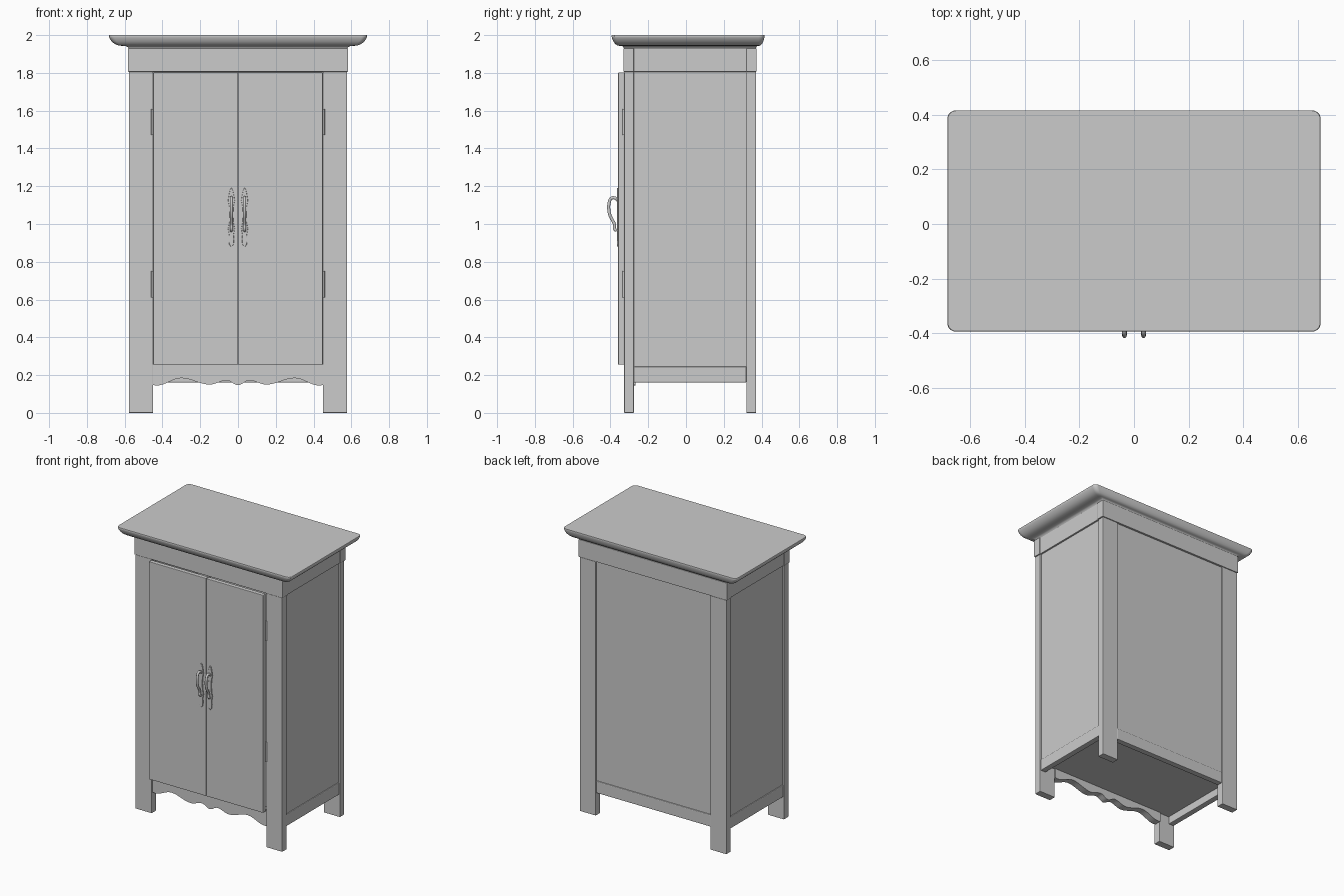
import bpy, bmesh, math
from mathutils import Vector

if "Cube" in bpy.data.objects:
    bpy.data.objects.remove(bpy.data.objects["Cube"])


def finish(name, bm, bevel=0.0, smooth=False):
    bmesh.ops.recalc_face_normals(bm, faces=bm.faces[:])
    me = bpy.data.meshes.new(name)
    bm.to_mesh(me)
    bm.free()
    ob = bpy.data.objects.new(name, me)
    bpy.context.collection.objects.link(ob)
    if bevel:
        m = ob.modifiers.new("Bevel", 'BEVEL')
        m.width, m.segments, m.limit_method = bevel, 2, 'ANGLE'
    if smooth:
        bpy.ops.object.select_all(action='DESELECT')
        bpy.context.view_layer.objects.active = ob
        ob.select_set(True)
        bpy.ops.object.shade_smooth_by_angle(angle=math.radians(40))
    return ob


def box(name, x0, x1, y0, y1, z0, z1, bevel=0.003):
    bm = bmesh.new()
    bmesh.ops.create_cube(bm, size=1)
    for v in bm.verts:
        v.co = ((x0 + x1) / 2 + v.co.x * (x1 - x0),
                (y0 + y1) / 2 + v.co.y * (y1 - y0),
                (z0 + z1) / 2 + v.co.z * (z1 - z0))
    return finish(name, bm, bevel)


def mbox(name, s, x0, x1, *rest, **kw):
    a, b = sorted((s * x0, s * x1))
    return box(name, a, b, *rest, **kw)


def extrude_outline(name, pts, y0, y1, bevel=0.0, smooth=False):
    """Outline in x/z, extruded from y0 to y1."""
    bm = bmesh.new()
    f = bm.faces.new([bm.verts.new((x, y0, z)) for x, z in pts])
    r = bmesh.ops.extrude_face_region(bm, geom=[f])
    for v in r['geom']:
        if isinstance(v, bmesh.types.BMVert):
            v.co.y = y1
    return finish(name, bm, bevel, smooth)


def loft(bm, rings):
    rows = [[bm.verts.new(p) for p in r] for r in rings]
    n = len(rows[0])
    for a, b in zip(rows, rows[1:]):
        for i in range(n):
            j = (i + 1) % n
            bm.faces.new((a[i], a[j], b[j], b[i]))
    bm.faces.new(rows[0])
    bm.faces.new(rows[-1])


# Legs, side panels, rails, doors and hinges on both sides
for s, side in ((1, "right"), (-1, "left")):
    mbox(f"front_leg_{side}", s, 0.45, 0.577, -0.327, -0.276, 0, 1.805)
    mbox(f"back_leg_{side}", s, 0.45, 0.577, 0.32, 0.371, 0, 1.805)
    mbox(f"side_panel_{side}", s, 0.54, 0.566, -0.28, 0.325, 0.235, 1.82, bevel=0)
    mbox(f"side_rail_{side}", s, 0.53, 0.572, -0.276, 0.32, 0.16, 0.245, bevel=0.005)
    mbox(f"side_frieze_{side}", s, 0.53, 0.578, -0.276, 0.32, 1.806, 1.93)
    mbox(f"door_{side}", s, 0.0015, 0.449, -0.359, -0.328, 0.255, 1.802)
    for z in (0.68, 1.54):
        bm = bmesh.new()
        bmesh.ops.create_cone(bm, cap_ends=True, segments=12, radius1=0.006,
                              radius2=0.006, depth=0.14)
        bmesh.ops.translate(bm, verts=bm.verts[:], vec=(s * 0.454, -0.331, z))
        finish(f"hinge_{side}", bm, smooth=True)

# Front and back boards, floor and ceiling
box("front_frieze", -0.583, 0.583, -0.331, -0.276, 1.806, 1.93)
box("back_frieze", -0.583, 0.583, 0.32, 0.374, 1.806, 1.93)
box("back_panel", -0.455, 0.455, 0.335, 0.36, 0.235, 1.82, bevel=0)
box("back_rail", -0.45, 0.45, 0.325, 0.367, 0.16, 0.245, bevel=0.005)
box("floor", -0.55, 0.55, -0.30, 0.34, 0.215, 0.24, bevel=0)
box("ceiling", -0.55, 0.55, -0.30, 0.34, 1.80, 1.82, bevel=0)

# Scalloped apron: smooth interpolation between crests and dips
keys = [(0, 0.147), (0.06, 0.172), (0.15, 0.15), (0.30, 0.184), (0.43, 0.145), (0.452, 0.147)]
half = []
for (xa, za), (xb, zb) in zip(keys, keys[1:]):
    for i in range(8):
        t = i / 8
        half.append((xa + (xb - xa) * t, za + (zb - za) * (1 - math.cos(math.pi * t)) / 2))
half.append(keys[-1])
lower = [(-x, z) for x, z in reversed(half[1:])] + half
extrude_outline("scalloped_apron", lower + [(0.452, 0.258), (-0.452, 0.258)],
                -0.318, -0.268, smooth=True)

# Moulded top: rounded-rectangle rings following the edge profile
profile = [(0.0, 1.925), (0.04, 1.935), (0.14, 1.941), (0.35, 1.943), (0.55, 1.946),
           (0.72, 1.954), (0.86, 1.967), (0.95, 1.981), (0.99, 1.99), (1.0, 1.996), (0.98, 2.0)]


def rounded_rect(t, z):
    hx, y0, y1 = 0.577 + 0.107 * t, -0.328 - 0.066 * t, 0.37 + 0.046 * t
    r = 0.006 + 0.024 * t
    ring = []
    for k, (cx, cy) in enumerate(((hx - r, y1 - r), (r - hx, y1 - r),
                                  (r - hx, y0 + r), (hx - r, y0 + r))):
        for i in range(7):
            a = math.pi / 2 * (k + i / 6)
            ring.append((cx + r * math.cos(a), cy + r * math.sin(a), z))
    return ring


bm = bmesh.new()
loft(bm, [rounded_rect(t, z) for t, z in profile])
finish("moulded_top", bm, smooth=True)

# Handles: leaf-shaped back plate with a curved grip
grip = [(-0.360, 1.125), (-0.378, 1.138), (-0.396, 1.136), (-0.406, 1.115), (-0.409, 1.08),
        (-0.402, 1.045), (-0.388, 1.018), (-0.378, 0.995), (-0.377, 0.972), (-0.366, 0.965)]
plate = [(0.003, 0.88), (0.012, 0.893), (0.014, 0.92), (0.012, 0.945), (0.018, 0.975),
         (0.011, 1.01), (0.009, 1.05), (0.011, 1.09), (0.018, 1.125), (0.012, 1.16),
         (0.009, 1.175), (0.003, 1.19)]
for s, side in ((1, "right"), (-1, "left")):
    cx = s * 0.035
    extrude_outline(f"handle_plate_{side}",
                    [(cx + w, z) for w, z in plate] + [(cx - w, z) for w, z in reversed(plate)],
                    -0.355, -0.365, bevel=0.002, smooth=True)
    cu = bpy.data.curves.new(f"handle_grip_{side}", 'CURVE')
    cu.dimensions, cu.bevel_depth, cu.bevel_resolution = '3D', 0.0085, 3
    cu.resolution_u, cu.use_fill_caps = 5, True
    sp = cu.splines.new('BEZIER')
    sp.bezier_points.add(len(grip) - 1)
    for p, (y, z) in zip(sp.bezier_points, grip):
        p.co = (cx, y, z)
        p.handle_left_type = p.handle_right_type = 'AUTO'
    bpy.context.collection.objects.link(bpy.data.objects.new(f"handle_grip_{side}", cu))
